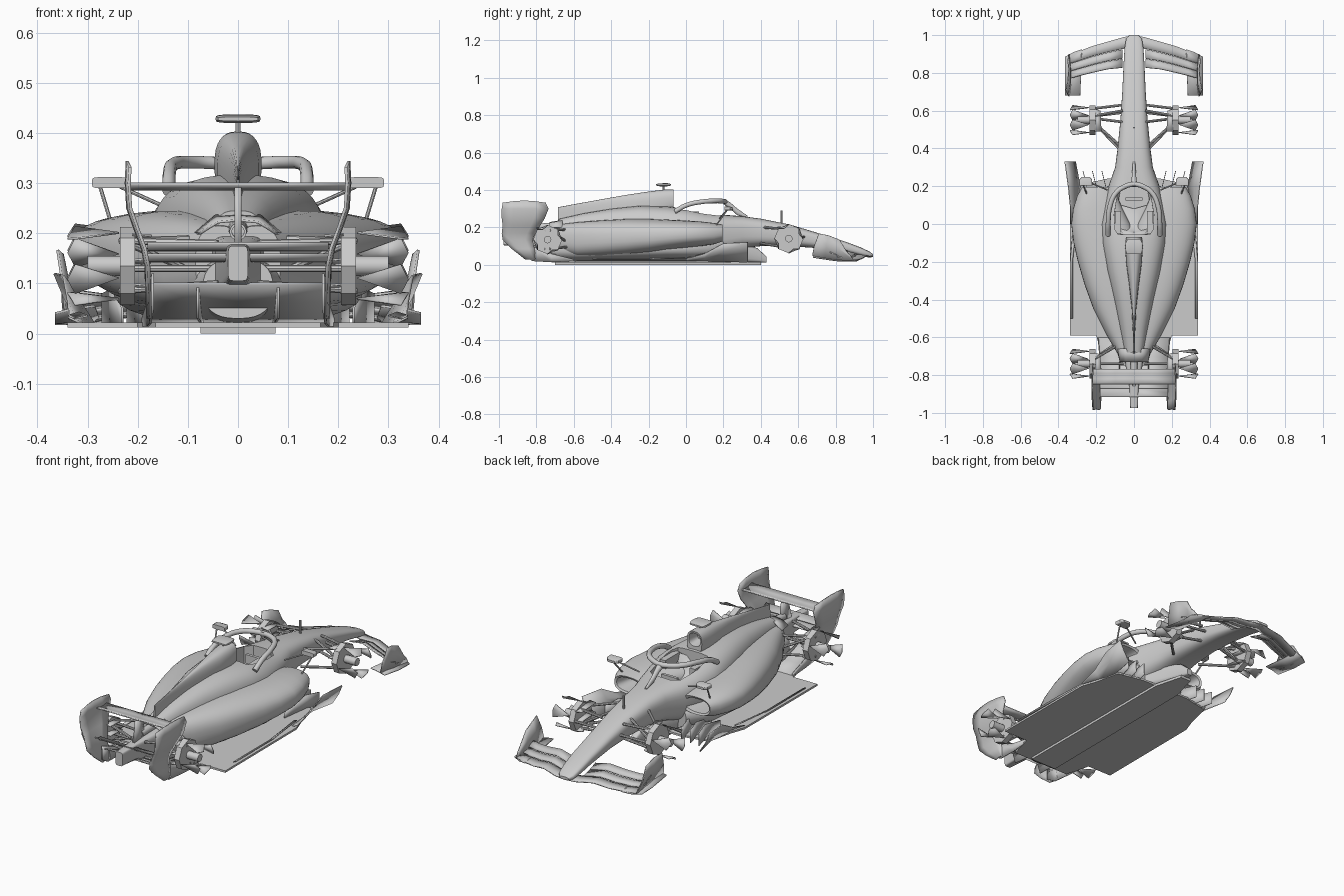
import bpy, bmesh, math
from mathutils import Vector, Matrix


def finish(name, bm, mirror=False, thick=0):
    bmesh.ops.recalc_face_normals(bm, faces=bm.faces)
    me = bpy.data.meshes.new(name)
    bm.to_mesh(me)
    bm.free()
    ob = bpy.data.objects.new(name, me)
    bpy.context.collection.objects.link(ob)
    if thick:
        m = ob.modifiers.new("thickness", 'SOLIDIFY')
        m.thickness, m.offset = thick, 0
    if mirror:
        ob.modifiers.new("mirror", 'MIRROR').use_clip = False
    return ob


def loft(name, secs, exp=2.5, n=32, mirror=False):
    """Superellipse rings along y: (y, x0, x1, z0, z1)."""
    bm = bmesh.new()
    rings = []
    for y, x0, x1, z0, z1 in secs:
        ring = []
        for i in range(n):
            a = 2 * math.pi * i / n
            c, s = math.cos(a), math.sin(a)
            px = math.copysign(abs(c) ** (2 / exp), c)
            pz = math.copysign(abs(s) ** (2 / exp), s)
            ring.append(bm.verts.new(((x0 + x1) / 2 + px * (x1 - x0) / 2, y,
                                      (z0 + z1) / 2 + pz * (z1 - z0) / 2)))
        rings.append(ring)
    for a, b in zip(rings, rings[1:]):
        for i in range(n):
            j = (i + 1) % n
            bm.faces.new((a[i], a[j], b[j], b[i]))
    bm.faces.new(rings[0])
    bm.faces.new(rings[-1])
    return finish(name, bm, mirror)


def sheet(name, rows, thick=.005, mirror=True):
    """Skin through equal-length rows of points."""
    bm = bmesh.new()
    vs = [[bm.verts.new(p) for p in r] for r in rows]
    for a, b in zip(vs, vs[1:]):
        for i in range(len(a) - 1):
            bm.faces.new((a[i], a[i + 1], b[i + 1], b[i]))
    return finish(name, bm, mirror, thick)


def prism(name, pts, z0, z1, mirror=True):
    """Plan outline extruded upward."""
    bm = bmesh.new()
    f = bm.faces.new([bm.verts.new((x, y, z0)) for x, y in pts])
    r = bmesh.ops.extrude_face_region(bm, geom=[f])
    bmesh.ops.translate(bm, vec=(0, 0, z1 - z0),
                        verts=[v for v in r['geom'] if isinstance(v, bmesh.types.BMVert)])
    return finish(name, bm, mirror)


def box(name, x0, x1, y0, y1, z0, z1, mirror=False):
    return prism(name, [(x0, y0), (x1, y0), (x1, y1), (x0, y1)], z0, z1, mirror)


def rods(name, pairs, r=.007, mirror=True, seg=8):
    """Straight round bars between point pairs."""
    bm = bmesh.new()
    for a, b in pairs:
        a, b = Vector(a), Vector(b)
        d = b - a
        m = Matrix.Translation((a + b) / 2) @ d.to_track_quat('Z', 'Y').to_matrix().to_4x4()
        bmesh.ops.create_cone(bm, cap_ends=True, segments=seg, radius1=r, radius2=r,
                              depth=d.length, matrix=m)
    return finish(name, bm, mirror)


# Nose and survival cell, widening to the cockpit and tapering to the gearbox
chassis = loft("chassis", [(1.0, -.025, .025, .045, .058), (.98, -.042, .042, .04, .072),
    (.93, -.05, .05, .05, .095), (.85, -.055, .055, .068, .125), (.7, -.062, .062, .09, .172),
    (.55, -.072, .072, .1, .217), (.4, -.087, .087, .1, .247), (.3, -.1, .1, .09, .26),
    (.2, -.135, .135, .06, .268), (.1, -.16, .16, .04, .282), (0, -.178, .178, .03, .302),
    (-.1, -.172, .172, .03, .312), (-.25, -.145, .145, .03, .316), (-.4, -.11, .11, .03, .3),
    (-.55, -.08, .08, .03, .275), (-.68, -.055, .055, .05, .245)], exp=3, n=40)

# Cockpit opening
cut = loft("cockpit_cutter", [(.2, -.05, .05, .15, .4), (.17, -.085, .085, .15, .4),
    (.05, -.105, .105, .15, .4), (-.03, -.1, .1, .15, .4), (-.055, -.085, .085, .15, .4)], exp=8)
m = chassis.modifiers.new("cockpit", 'BOOLEAN')
m.object, m.operation = cut, 'DIFFERENCE'
bpy.context.view_layer.objects.active = chassis
bpy.ops.object.modifier_apply(modifier="cockpit")
bpy.data.objects.remove(cut)

# Seat, headrest and steering wheel
sheet("seat", [[(-.07, y, z), (0, y - .02, z - .015), (.07, y, z)]
               for y, z in ((.1, .175), (.02, .18), (-.03, .22), (-.05, .28))], .012, False)
box("headrest", .07, .1, -.05, .07, .24, .285, True)
box("steering_wheel", -.045, .045, .125, .14, .205, .25)

# Airbox with recessed intake, running back into the fin
loft("airbox", [(-.13, -.025, .025, .335, .375), (-.07, -.033, .033, .325, .392),
    (-.068, -.043, .043, .29, .403), (-.12, -.047, .047, .27, .402), (-.2, -.042, .042, .25, .392),
    (-.32, -.026, .026, .23, .374), (-.45, -.012, .012, .2, .351),
    (-.6, -.005, .005, .2, .324), (-.685, -.004, .004, .2, .308)], exp=2.6)

# Sidepods with recessed inlets and undercut flanks
loft("sidepod", [(.07, .15, .24, .14, .19), (.19, .13, .265, .135, .205),
    (.195, .11, .275, .125, .215), (.15, .09, .3, .11, .224), (.08, .06, .322, .1, .232),
    (0, .02, .332, .09, .237), (-.1, -.02, .32, .075, .242), (-.2, -.03, .297, .06, .245),
    (-.32, -.03, .262, .05, .245), (-.45, -.03, .215, .045, .238), (-.58, -.02, .15, .045, .228),
    (-.69, -.01, .085, .07, .215)], exp=2.5, n=36, mirror=True)
# Flank fairing joining undercut sidepod to floor
loft("lower_body", [(.2, -.14, .14, .02, .16), (.08, -.23, .23, .02, .16), (-.1, -.25, .25, .02, .16),
    (-.35, -.2, .2, .02, .15), (-.6, -.11, .11, .02, .15), (-.75, -.07, .07, .03, .15)], exp=2.5)

# Floor, plank, keel and underfloor fences
prism("floor", [(0, .24), (.14, .24), (.28, .21), (.31, .08), (.338, 0), (.34, -.59),
                (.2, -.59), (.165, -.72), (0, -.72)], .012, .022)
prism("plank", [(0, .4), (.03, .4), (.07, .25), (.075, -.7), (0, -.7)], 0, .014)
loft("keel", [(.43, -.015, .015, .012, .045), (.38, -.03, .03, .012, .09),
              (.28, -.06, .06, .012, .12), (.15, -.12, .12, .012, .15)], exp=4, n=20)
sheet("floor_edge_fence", [
    [(.31, 0, .02), (.3, .1, .018), (.285, .2, .016), (.31, .33, .015)],
    [(.325, 0, .026), (.32, .1, .04), (.32, .2, .07), (.345, .33, .07)],
    [(.337, 0, .032), (.338, .1, .06), (.348, .2, .115), (.366, .33, .12)]])
for k, x in enumerate((.13, .18, .23)):
    sheet("floor_fence_%d" % k, [[(x, .05, .018), (x + .02, .2, .015), (x + .04, .28, .015)],
                                 [(x, .05, .05), (x + .02, .2, .09), (x + .04, .28, .08)]], .004)
sheet("floor_edge_wing", [[(.3, .03, .035), (.325, -.2, .03), (.325, -.5, .03)],
                          [(.318, .03, .042), (.338, -.2, .036), (.338, -.5, .036)]], .004)

# Diffuser ramp and side walls
sheet("diffuser", [[(0, y, z), (w * .5, y, z), (w, y, z)] for y, z, w in
                   ((-.6, .02, .19), (-.7, .035, .18), (-.78, .065, .175), (-.85, .1, .17))])
sheet("diffuser_wall", [[(.19, -.6, .014), (.18, -.72, .014), (.175, -.82, .02), (.17, -.87, .05)],
                        [(.19, -.6, .03), (.18, -.72, .06), (.175, -.82, .1), (.17, -.87, .12)]])
sheet("diffuser_strake", [[(.07, -.6, .014), (.08, -.82, .03)], [(.07, -.6, .03), (.08, -.84, .095)]])

# Front wing: three swept elements hung from the nose
span = ((0, 1.0, .045, .16), (.06, .988, .043, .16), (.14, .965, .05, .145),
        (.22, .942, .034, .14), (.29, .915, .025, .13), (.34, .9, .025, .13))
for k, (a, b) in enumerate(((0, .38), (.4, .7), (.72, 1))):
    rows = [[(x, y - c * t, z + .035 * t * t + .004 * k * (x > .1)) for t in (a, (a + b) / 2, b)]
            for x, y, z, c in (span if k == 0 else span[1:])]
    sheet("front_wing_element_%d" % (k + 1), rows, .006)
sheet("front_wing_footplate", [
    [(.275, .925, .026), (.28, .8, .04), (.285, .68, .055)],
    [(.32, .91, .02), (.325, .8, .025), (.325, .68, .05)],
    [(.365, .885, .02), (.365, .8, .022), (.365, .68, .04)]])
sheet("front_wing_endplate", [
    [(.345, .9, .02), (.335, .82, .02), (.335, .74, .03), (.345, .675, .05)],
    [(.348, .88, .05), (.338, .82, .085), (.338, .75, .1), (.35, .685, .1)],
    [(.35, .86, .07), (.345, .82, .135), (.35, .76, .158), (.36, .71, .167)]])

# Rear wing with inward-curving endplates, beam wing and pylon
sheet("rear_wing", [[(x, y, z) for y, z in ((-.768, .293), (-.79, .288), (-.82, .29), (-.848, .298))]
                    for x in (0, .1, .217)], .006)
sheet("rear_wing_endplate", [[(x + .006 * math.sin(math.pi * t), a + (b - a) * t, z + dz * math.sin(math.pi * t))
                              for t in (0, .25, .5, .75, 1)]
      for x, a, b, z, dz in ((.215, -.98, -.75, .332, .012), (.217, -.985, -.735, .3, 0),
                             (.214, -.985, -.755, .25, 0), (.2, -.98, -.78, .21, 0),
                             (.185, -.985, -.805, .17, 0), (.178, -.98, -.82, .135, 0),
                             (.176, -.93, -.81, .085, 0), (.174, -.86, -.8, .03, 0))], .006)
for k, (y, z) in enumerate(((-.86, .15), (-.895, .172))):
    sheet("beam_wing_%d" % (k + 1), [[(x, y + .025, z - .006), (x, y, z - .004), (x, y - .02, z + .008)]
                                     for x in (0, .18)])
sheet("wing_pylon", [[(0, -.78, .17), (0, -.86, .17)], [(0, -.78, .24), (0, -.84, .24)],
                     [(0, -.79, .29), (0, -.835, .292)]], .014, False)

# Gearbox, exhaust and rear crash structure
loft("gearbox", [(-.6, -.06, .06, .06, .2), (-.75, -.045, .045, .07, .19),
                 (-.86, -.025, .025, .1, .18), (-.975, -.02, .02, .105, .175)], exp=6, n=24)
loft("exhaust", [(-.72, -.012, .012, .193, .217), (-.8, -.012, .012, .191, .215),
                 (-.8, -.017, .017, .186, .22), (-.65, -.02, .02, .19, .23)], exp=2, n=20)
sheet("engine_cover_outlet", [[(.0, -.66, .238), (.045, -.66, .235), (.085, -.66, .2)],
                              [(.0, -.73, .226), (.04, -.73, .222), (.075, -.73, .2)]])

# Halo hoop, front strut
cu = bpy.data.curves.new("halo", 'CURVE')
cu.dimensions, cu.bevel_depth, cu.bevel_resolution, cu.use_fill_caps = '3D', .013, 3, True
half = [(.138, -.06, .285), (.137, 0, .318), (.128, .09, .338), (.095, .165, .342), (.045, .2, .34)]
pts = half + [(0, .21, .338)] + [(-x, y, z) for x, y, z in reversed(half)]
sp = cu.splines.new('BEZIER')
sp.bezier_points.add(len(pts) - 1)
for p, c in zip(sp.bezier_points, pts):
    p.co, p.handle_left_type, p.handle_right_type = c, 'AUTO', 'AUTO'
bpy.context.collection.objects.link(bpy.data.objects.new("halo", cu))
loft("halo_strut", [(.2, -.02, .02, .325, .35), (.235, -.013, .013, .3, .335),
                    (.275, -.01, .01, .265, .3), (.33, -.006, .006, .25, .262)], exp=2, n=16)

# Mirrors, onboard camera and nose probe
loft("mirror", [(.25, .235, .275, .294, .306), (.235, .222, .289, .29, .312),
                (.205, .22, .291, .29, .312)], exp=6, n=24, mirror=True)
rods("mirror_stays", [((.14, .18, .25), (.235, .22, .293)), ((.25, .16, .21), (.275, .22, .293))], .004)
loft("roll_hoop_camera", [(-.08, -.035, .035, .424, .432), (-.1, -.045, .045, .42, .437),
                          (-.14, -.045, .045, .42, .436), (-.16, -.04, .04, .424, .432)], exp=4, n=20)
rods("camera_and_probe_posts", [((0, -.12, .395), (0, -.12, .425)), ((0, .51, .22), (0, .51, .292))], .005, False)

# Front and rear corners: suspension arms, hub drums and flared duct panels
corners = {
    "front": (.55, .14, [((.06, .6, .195), (.225, .57, .19)), ((.08, .42, .2), (.225, .55, .19)),
                         ((.06, .59, .115), (.225, .57, .09)), ((.08, .4, .115), (.225, .55, .09)),
                         ((.06, .54, .2), (.22, .56, .1)), ((.06, .63, .15), (.225, .61, .14))]),
    "rear": (-.74, .135, [((.05, -.62, .19), (.235, -.73, .185)), ((.04, -.82, .18), (.235, -.75, .185)),
                          ((.05, -.6, .1), (.235, -.73, .085)), ((.04, -.82, .1), (.235, -.75, .085)),
                          ((.06, -.62, .11), (.22, -.72, .18)), ((.03, -.74, .13), (.25, -.74, .13))])}
for name, (y, z, arms) in corners.items():
    rods(name + "_suspension", arms)
    rods(name + "_hub", [((.205, y, z), (.235, y, z))], .078, seg=8)
    rods(name + "_axle", [((.23, y, z), (.3, y, z))], .02, seg=12)
    bm = bmesh.new()
    for k in range(4):
        a = math.pi / 2 * k + .35

        def at(x, r, da):
            return bm.verts.new((x, y + r * math.cos(a + da), z + r * math.sin(a + da)))
        p, q, r, s = at(.237, .07, 0), at(.325, .078, -.38), at(.34, .06, .1), at(.325, .078, .45)
        bm.faces.new((p, q, r))
        bm.faces.new((p, r, s))
    finish(name + "_duct_panels", bm, True, .004)
    for k in range(3):
        h = z - .05 + .05 * k
        sheet("%s_duct_fin_%d" % (name, k), [[(.172, y - .06, h + .01), (.178, y + .05, h)],
                                             [(.21, y - .06, h + .014), (.21, y + .06, h)]], .004)

# Smooth curved skin, keep creases
for ob in bpy.data.objects:
    ob.select_set(ob.type == 'MESH')
bpy.context.view_layer.objects.active = chassis
bpy.ops.object.shade_smooth_by_angle(angle=math.radians(35))
